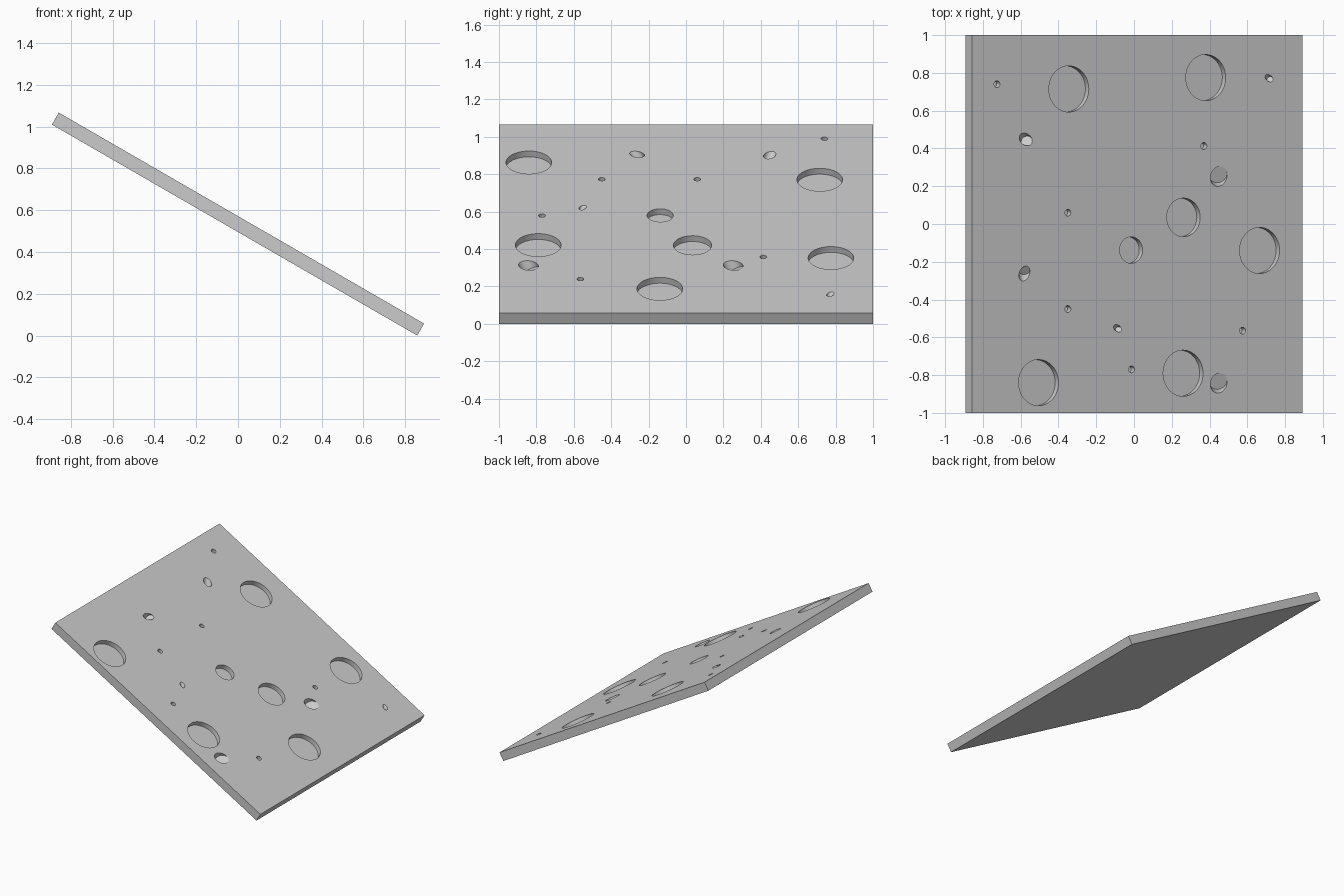
import bpy, bmesh
from math import radians, sin, cos, tan
from mathutils import Vector, Matrix

if "Cube" in bpy.data.objects:
    bpy.data.objects.remove(bpy.data.objects["Cube"])

TILT = radians(30)
L, W, T = 2.02, 2.0, 0.066          # board length, width, thickness
DEPTH = 0.036                       # depth of the straight sockets
TOP = T / 2

# round flat-bottomed sockets: top-view x, y, radius
straight = [
    (-0.345, 0.715, 0.122), (0.38, 0.775, 0.122), (0.665, -0.14, 0.122),
    (-0.505, -0.84, 0.122), (0.26, -0.79, 0.122),
    (0.262, 0.035, 0.102), (-0.015, -0.138, 0.07),
    (-0.725, 0.74, 0.018), (0.37, 0.413, 0.018), (-0.35, 0.06, 0.018),
    (-0.35, -0.45, 0.018), (-0.013, -0.77, 0.018), (0.575, -0.565, 0.018),
]
# slanted sockets: top-view x, y, radius, lean, lean direction (degrees)
slanted = [
    (-0.573, 0.448, 0.03, 45, 150), (-0.58, -0.262, 0.03, 45, 240),
    (0.715, 0.772, 0.017, 50, 150), (-0.087, -0.552, 0.017, 50, 150),
    (0.449, 0.252, 0.048, 30, 232), (0.449, -0.842, 0.048, 30, 232),
]


def on_board(x, y):
    """Top-view position to a point on the untilted top face."""
    return Vector(((x - TOP * sin(TILT)) / cos(TILT), y, TOP))


def add_drill(bm, floor, axis, r, h=0.3):
    """Cylinder whose lower cap sits at floor, rising along axis."""
    m = Matrix.Translation(floor + axis * h / 2) @ \
        Vector((0, 0, 1)).rotation_difference(axis).to_matrix().to_4x4()
    bmesh.ops.create_cone(bm, cap_ends=True, segments=48, radius1=r,
                          radius2=r, depth=h, matrix=m)


def make_object(name, bm):
    me = bpy.data.meshes.new(name)
    bm.to_mesh(me)
    bm.free()
    ob = bpy.data.objects.new(name, me)
    bpy.context.collection.objects.link(ob)
    return ob


# board blank
bm = bmesh.new()
bmesh.ops.create_cube(bm, size=1, matrix=Matrix.Diagonal((L, W, T, 1)))
board = make_object("sloping_board", bm)

# one cutter holding all drills
bm = bmesh.new()
up = Vector((0, 0, 1))
for x, y, r in straight:
    add_drill(bm, on_board(x, y) - up * DEPTH, up, r)
for x, y, r, lean, turn in slanted:
    t, a = radians(lean), radians(turn)
    axis = Vector((sin(t) * cos(a), sin(t) * sin(a), cos(t)))
    # floor disc just reaches the board face on one side
    add_drill(bm, on_board(x, y) - axis * r * tan(t), axis, r, 0.14)
cutter = make_object("socket_cutter", bm)
cutter.hide_render = True

# cut the sockets
mod = board.modifiers.new("sockets", 'BOOLEAN')
mod.operation = 'DIFFERENCE'
mod.solver = 'EXACT'
mod.use_self = True
mod.object = cutter
bpy.context.view_layer.objects.active = board
board.select_set(True)
bpy.ops.object.modifier_apply(modifier=mod.name)
bpy.data.objects.remove(cutter)

# tilt so the lower edge rests on the ground
board.rotation_euler = (0, TILT, 0)
board.location = (0, 0, (L * sin(TILT) + T * cos(TILT)) / 2)
bpy.ops.object.shade_smooth_by_angle(angle=radians(30))
